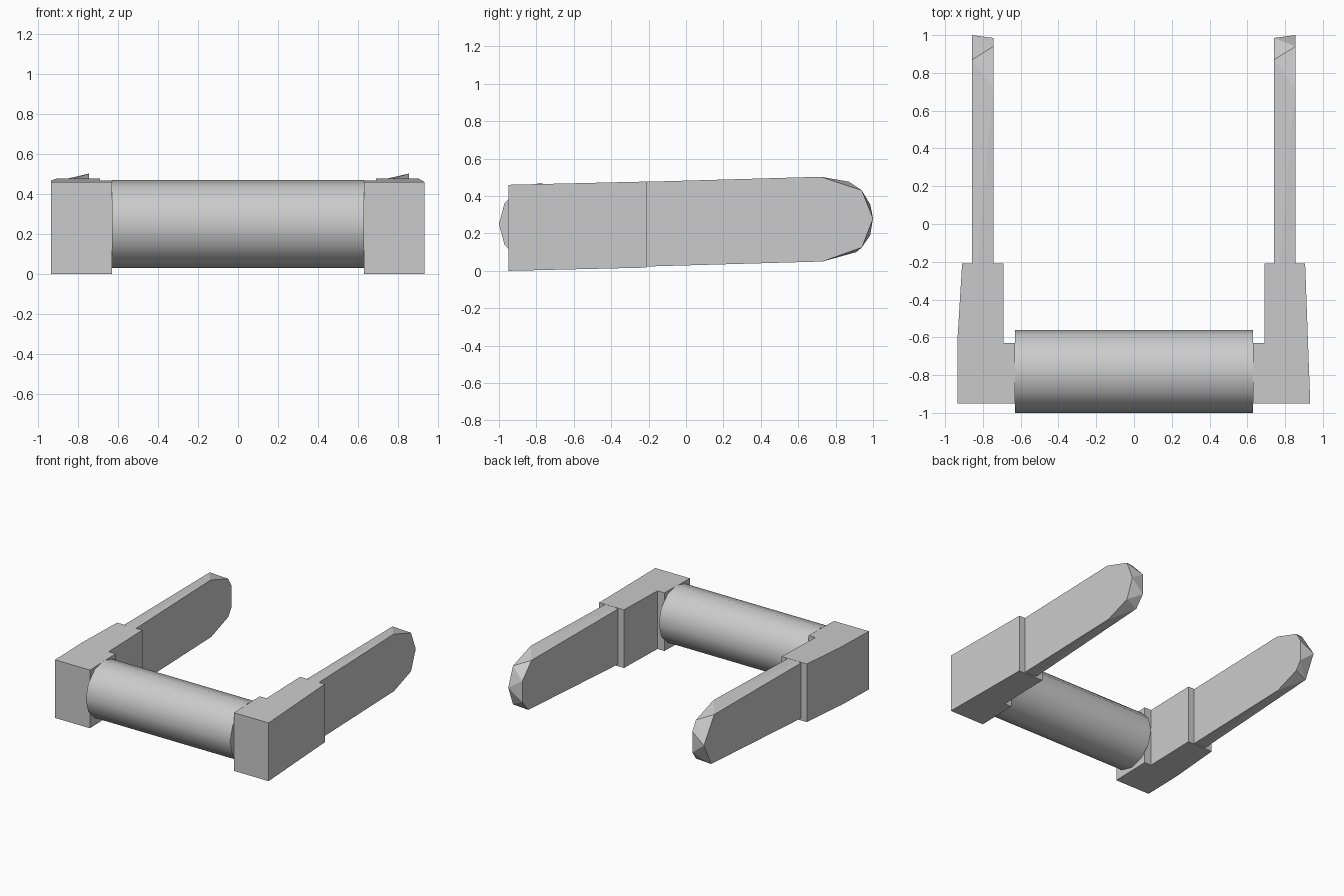
import bpy, bmesh, math
from mathutils import Matrix

if "Cube" in bpy.data.objects:
    bpy.data.objects.remove(bpy.data.objects["Cube"], do_unlink=True)

grey = bpy.data.materials.new("light_grey")
grey.use_nodes = True
GREY = (0.6, 0.6, 0.6, 1)
grey.diffuse_color = GREY
grey.node_tree.nodes["Principled BSDF"].inputs["Base Color"].default_value = GREY

SLOPE = 0.0235  # gentle upward rise of the side pieces towards the back


def finish(name, bm):
    bmesh.ops.recalc_face_normals(bm, faces=bm.faces)
    mesh = bpy.data.meshes.new(name)
    bm.to_mesh(mesh)
    bm.free()
    mesh.materials.append(grey)
    obj = bpy.data.objects.new(name, mesh)
    bpy.context.collection.objects.link(obj)
    return obj


# Stepped end block: plan outline extruded upward, then sheared along y
def block(name, side, outline):
    bm = bmesh.new()
    face = bm.faces.new([bm.verts.new((side * x, y, 0)) for x, y in outline])
    top = bmesh.ops.extrude_face_region(bm, geom=[face])["geom"]
    bmesh.ops.translate(bm, vec=(0, 0, 0.46),
                        verts=[v for v in top if isinstance(v, bmesh.types.BMVert)])
    for v in bm.verts:
        v.co.z += SLOPE * (v.co.y + 0.95)
    finish(name, bm)


inner_step = [(0.69, -0.21), (0.69, -0.63), (0.63, -0.63), (0.63, -0.95)]
block("left_block", 1, inner_step + [(0.933, -0.95), (0.906, -0.21)])
block("right_block", -1, inner_step + [(0.935, -0.95), (0.935, -0.62), (0.91, -0.21)])


# Arm: faceted solid wrapped round a different side profile on each face
def arm(name, x_a, profile_a, x_b, profile_b):
    root = [(-0.5, 0.015), (-0.5, 0.468)]
    bm = bmesh.new()
    for x, profile in ((x_a, profile_a), (x_b, profile_b)):
        for y, z in root + profile:
            bm.verts.new((x, y, z))
    hull = bmesh.ops.convex_hull(bm, input=bm.verts)
    loose = {g for g in hull["geom_interior"] + hull["geom_unused"]
             if isinstance(g, bmesh.types.BMVert)}
    bmesh.ops.delete(bm, geom=list(loose), context='VERTS')
    finish(name, bm)


arm("left_arm",
    0.855, [(0.72, 0.503), (0.94, 0.43), (1.0, 0.28), (0.94, 0.125), (0.73, 0.05)],
    0.742, [(0.87, 0.477), (0.985, 0.355), (0.985, 0.19), (0.91, 0.1)])
arm("right_arm",
    -0.745, [(0.72, 0.503), (0.94, 0.43), (0.985, 0.355), (0.985, 0.19), (0.94, 0.125), (0.73, 0.05)],
    -0.857, [(0.87, 0.477), (1.0, 0.28), (0.91, 0.1)])

# Smooth twelve-sided roller between the blocks
bm = bmesh.new()
bmesh.ops.create_cone(bm, cap_ends=True, segments=12, radius1=0.22, radius2=0.22, depth=1.262,
                      matrix=Matrix.Translation((0, -0.78, 0.25)) @ Matrix.Rotation(math.pi / 2, 4, 'Y'))
roller = finish("roller", bm)
for o in bpy.context.selected_objects:
    o.select_set(False)
bpy.context.view_layer.objects.active = roller
roller.select_set(True)
bpy.ops.object.shade_smooth_by_angle(angle=math.radians(40))
